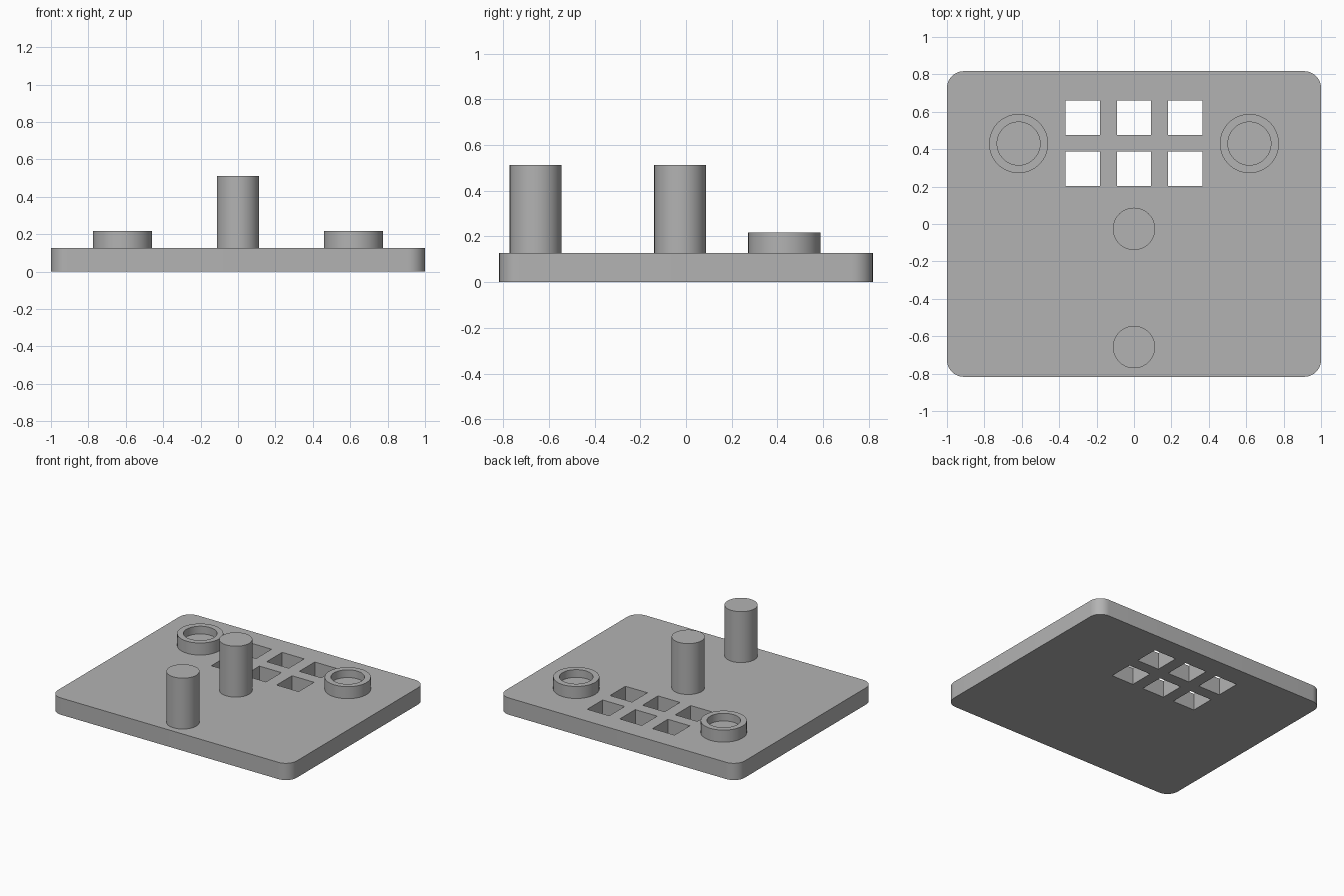
import bpy, bmesh
from math import sin, cos, pi

cube = bpy.data.objects.get("Cube")
if cube:
    bpy.data.objects.remove(cube, do_unlink=True)

grey = bpy.data.materials.new("plain grey")
grey.use_nodes = True
colour = (0.45, 0.45, 0.45, 1)
grey.diffuse_color = colour
grey.node_tree.nodes["Principled BSDF"].inputs["Base Color"].default_value = colour

HALF_X, HALF_Y, TOP = 1.0, 0.817, 0.127
CORNER, STEPS, SIDES = 0.09, 10, 64


def finish(obj):
    """Give the part its material and smooth its round sides."""
    obj.data.materials.clear()
    obj.data.materials.append(grey)
    bpy.ops.object.select_all(action='DESELECT')
    obj.select_set(True)
    bpy.context.view_layer.objects.active = obj
    bpy.ops.object.shade_smooth_by_angle(angle=pi / 6)


def rounded_outline():
    """Rectangle outline with rounded corners."""
    points = []
    for quarter, (sx, sy) in enumerate([(1, 1), (-1, 1), (-1, -1), (1, -1)]):
        for i in range(STEPS + 1):
            a = (quarter + i / STEPS) * pi / 2
            points.append((sx * (HALF_X - CORNER) + CORNER * cos(a),
                           sy * (HALF_Y - CORNER) + CORNER * sin(a)))
    return points


def square(x, y, half):
    return [(x + sx * half, y + sy * half)
            for sx, sy in [(1, 1), (-1, 1), (-1, -1), (1, -1)]]


def plate(name, loops):
    """Extrude a filled outline; inner loops become through holes."""
    curve = bpy.data.curves.new(name, 'CURVE')
    curve.dimensions, curve.fill_mode = '2D', 'BOTH'
    curve.extrude = TOP / 2
    for loop in loops:
        spline = curve.splines.new('POLY')
        spline.points.add(len(loop) - 1)
        for point, (x, y) in zip(spline.points, loop):
            point.co = (x, y, 0, 1)
        spline.use_cyclic_u = True
    obj = bpy.data.objects.new(name, curve)
    bpy.context.collection.objects.link(obj)
    obj.location.z = TOP / 2
    bpy.ops.object.select_all(action='DESELECT')
    obj.select_set(True)
    bpy.context.view_layer.objects.active = obj
    bpy.ops.object.convert(target='MESH')
    obj = bpy.context.view_layer.objects.active
    bm = bmesh.new()
    bm.from_mesh(obj.data)
    bmesh.ops.remove_doubles(bm, verts=bm.verts, dist=1e-5)
    bmesh.ops.recalc_face_normals(bm, faces=bm.faces)
    bm.to_mesh(obj.data)
    bm.free()
    finish(obj)


def turned(name, x, y, profile):
    """Closed round part from (radius, height) circles, capped at both ends."""
    bm = bmesh.new()
    rings = [[bm.verts.new((r * cos(2 * pi * i / SIDES), r * sin(2 * pi * i / SIDES), z))
              for i in range(SIDES)] for r, z in profile]
    for low, high in zip(rings, rings[1:]):
        for i in range(SIDES):
            j = (i + 1) % SIDES
            bm.faces.new((low[i], low[j], high[j], high[i]))
    bm.faces.new(rings[0][::-1])
    bm.faces.new(rings[-1])
    mesh = bpy.data.meshes.new(name)
    bm.to_mesh(mesh)
    bm.free()
    obj = bpy.data.objects.new(name, mesh)
    obj.location = (x, y, 0)
    bpy.context.collection.objects.link(obj)
    finish(obj)


# Base plate with a grid of square windows
windows = [square(x, y, 0.092) for x in (-0.273, 0, 0.273) for y in (0.295, 0.567)]
plate("base_plate", [rounded_outline()] + windows)

# Upright pins
for name, y in (("front_pin", -0.658), ("middle_pin", -0.026)):
    turned(name, 0, y, [(0.113, TOP - 0.02), (0.113, 0.512)])

# Shallow round cups
for name, side in (("left_cup", 1), ("right_cup", -1)):
    turned(name, side * 0.617, 0.43,
           [(0.158, TOP - 0.02), (0.158, 0.218), (0.115, 0.218), (0.115, 0.16)])
